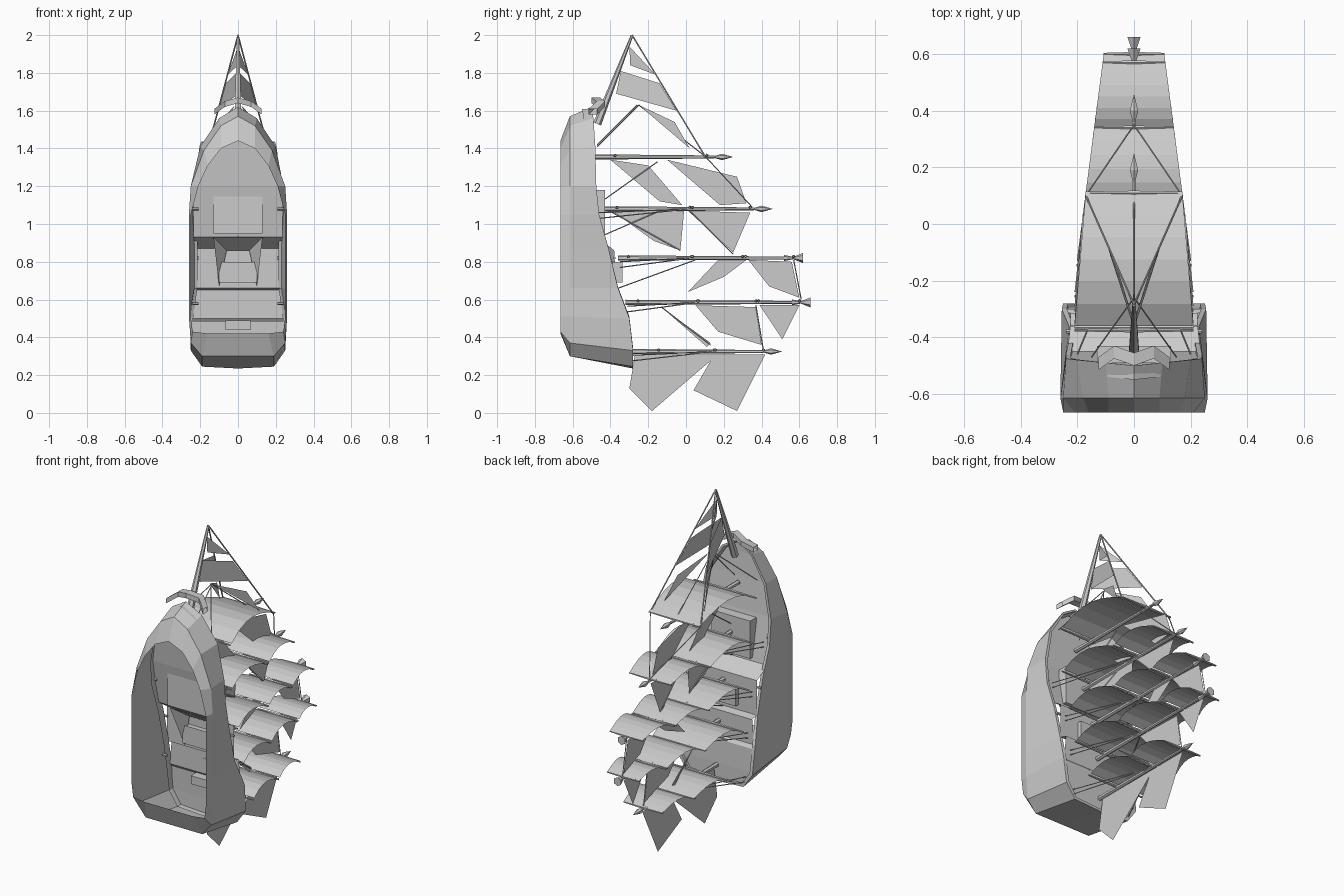
import bpy
import math
from mathutils import Vector

cube = bpy.data.objects.get("Cube")
if cube:
    bpy.data.objects.remove(cube, do_unlink=True)

grey = bpy.data.materials.new("plain_grey")
grey.use_nodes = True
grey.diffuse_color = (0.6, 0.6, 0.6, 1)
grey.node_tree.nodes["Principled BSDF"].inputs["Base Color"].default_value = (0.6, 0.6, 0.6, 1)


def add_mesh(name, verts, faces):
    mesh = bpy.data.meshes.new(name)
    mesh.from_pydata(verts, [], faces)
    mesh.validate()
    mesh.materials.append(grey)
    obj = bpy.data.objects.new(name, mesh)
    bpy.context.collection.objects.link(obj)
    return obj


def loft(name, rows, closed=False):
    """Skin a list of equally long rows of points."""
    n = len(rows[0])
    faces = []
    for r in range(len(rows) - 1):
        for c in range(n if closed else n - 1):
            d = (c + 1) % n
            faces.append((r * n + c, r * n + d, (r + 1) * n + d, (r + 1) * n + c))
    return add_mesh(name, [p for row in rows for p in row], faces)


def rod(name, a, b, r1, r2=None, sides=6):
    """Tapered rod from a to b."""
    a, b = Vector(a), Vector(b)
    r2 = r1 if r2 is None else r2
    bpy.ops.mesh.primitive_cone_add(vertices=sides, radius1=r1, radius2=r2,
                                    depth=(b - a).length, location=(a + b) / 2)
    obj = bpy.context.object
    obj.name = name
    obj.rotation_euler = (b - a).to_track_quat('Z', 'Y').to_euler()
    obj.data.materials.append(grey)


def box(name, x, y0, y1, z0, z1):
    bpy.ops.mesh.primitive_cube_add(size=1, location=(0, (y0 + y1) / 2, (z0 + z1) / 2))
    obj = bpy.context.object
    obj.name = name
    obj.scale = (2 * x, y1 - y0, z1 - z0)
    obj.data.materials.append(grey)


def flat_sail(name, points):
    """Fore-and-aft sail in the centre plane, given as (y, z) corners."""
    add_mesh(name, [(0, y, z) for y, z in points], [tuple(range(len(points)))])


def mirrored_loop(half):
    """Close a half outline, first and last points on the centre line."""
    return half + [(-x, y, z) for x, y, z in half[-2:0:-1]]


# Hull shell, open at the waterline
water = [(0, 1.44), (.09, 1.4), (.16, 1.31), (.21, 1.2), (.25, 1.05), (.25, .87),
         (.25, .66), (.25, .51), (.24, .43), (.16, .42), (0, .42)]
belly = [(0, 1.57), (.09, 1.52), (.18, 1.39), (.25, 1.2), (.26, 1.05), (.26, .87),
         (.26, .66), (.26, .51), (.25, .37), (.19, .3), (0, .3)]
rail = [(0, -.5, 1.62), (.1, -.49, 1.56), (.2, -.48, 1.41), (.24, -.475, 1.2),
        (.24, -.46, 1.05), (.23, -.41, .87), (.23, -.36, .66), (.255, -.3, .5),
        (.25, -.28, .33), (.19, -.28, .245), (0, -.28, .235)]
loft("hull", [mirrored_loop([(x, -.665, z) for x, z in water]),
              mirrored_loop([(x, -.615, z) for x, z in belly]),
              mirrored_loop(rail)], closed=True)
# Inner bulwark lip
loft("bulwark", [mirrored_loop(rail),
                 mirrored_loop([(x * .93, y, .02 + z * .98) for x, y, z in rail]),
                 mirrored_loop([(x * .93, y - .05, .02 + z * .98) for x, y, z in rail])],
     closed=True)

# Stepped deck, bow to stern: half width, y, z
deck = [(.03, -.53, 1.58), (.1, -.53, 1.53), (.19, -.52, 1.39), (.235, -.5, 1.2),
        (.235, -.45, .93), (.225, -.36, .87), (.225, -.36, .66), (.225, -.315, .65),
        (.24, -.315, .5), (.24, -.3, .48), (.23, -.295, .34), (.18, -.295, .25)]
loft("deck", [[(-x, y, z), (x, y, z)] for x, y, z in deck])

# Deck fittings
box("forward_deckhouse", .13, -.49, -.43, .95, 1.18)
box("stern_cabin", .065, -.36, -.3, .44, .49)
box("quarter_hatch", .1, -.39, -.335, .69, .8)
add_mesh("companionway", [(-.13, -.47, .93), (.13, -.47, .93), (.06, -.38, .86), (-.06, -.38, .86),
                          (-.1, -.37, .67), (.1, -.37, .67)],
         [(0, 1, 2, 3), (0, 3, 4), (1, 5, 2)])
for s in (-1, 1):
    for z in (1.08, .82, .58):
        rod("deck_gun", (s * .21, -.48 + (z < 1) * .1, z), (s * .24, -.48 + (z < 1) * .1, z), .008)

# Bow rail, a bent beam over the stem
bend = [(-.125, -.47, 1.58), (-.07, -.43, 1.62), (0, -.455, 1.64), (.07, -.43, 1.62), (.125, -.47, 1.58)]
loft("bow_rail", [[(x, y + dy, z + dz) for x, y, z in bend]
                  for dy, dz in ((0, 0), (-.045, 0), (-.045, .03), (0, .03), (0, 0))])

# Bowsprit
tip = (0, -.285, 2)
rod("bowsprit", (0, -.47, 1.53), tip, .022, .007)

# Masts: z, base, top, flared head, sail spans along the mast
masts = [(1.355, -.5, .25, False, [(-.36, .11)]),
         (1.08, -.47, .46, False, [(-.35, .02), (.05, .34)]),
         (.82, -.36, .62, True, [(-.29, .03), (.05, .3), (.33, .57)]),
         (.585, -.32, .66, True, [(-.24, .06), (.08, .37), (.4, .6)]),
         (.325, -.3, .51, False, [(-.13, .15), (.17, .41)])]


def half_width(y):
    return min(.21, .185 - .13 * y)


steps = 6
for z, base, top, flared, spans in masts:
    neck = top - .1
    rod("mast", (0, base, z), (0, neck, z), .014, .008)
    if flared:
        rod("mast_head", (0, neck, z), (0, top - .05, z), .016, .006)
        rod("mast_flare", (0, top - .05, z), (0, top, z), .007, .027)
    else:
        rod("mast_head_lower", (0, neck, z), (0, neck + .04, z), .005, .017)
        rod("mast_head_upper", (0, neck + .04, z), (0, top, z), .017, 0)
    for low, high in spans:
        # Square sail, bellied toward the bow
        rows = []
        for i in range(steps + 1):
            t = i / steps
            y = low + (high - low) * t
            w = half_width(low) + (half_width(high) - half_width(low)) * t
            swell = .15 * (high - low) * math.sin(math.pi * t ** .85)
            lift = z + .012 + swell
            rows.append([(-w, y, lift), (w, y, lift)])
        loft("square_sail", rows)
        for y in (low - .015, high):
            w = half_width(y)
            for s in (-1, 1):
                rod("yard", (0, y, z + .008), (s * w, y, z + .008), .009, .005)

# Head sails, in two planes fanning from the bowsprit tip
jibs = [[(-.3, 1.94), (-.16, 1.79), (-.295, 1.84)],
        [(-.345, 1.81), (-.14, 1.745), (-.05, 1.6), (-.37, 1.69)],
        [(-.25, 1.63), (-.06, 1.54), (.02, 1.4)]]
for s in (-1, 1):
    for jib in jibs:
        add_mesh("jib", [(s * max(0, .44 * (y + .285)), y, z) for y, z in jib],
                 [tuple(range(len(jib)))])
    rod("fore_stay", tip, (s * .17, .1, 1.36), .004)
    rod("bow_stay", (s * .15, -.47, 1.42), (0, -.26, 1.63), .003)
    rod("top_stay", (s * .17, .1, 1.36), (0, .35, 1.09), .003)

# Staysails between the masts
staysails = [[(-.4, 1.34), (-.2, 1.31), (-.02, 1.1), (-.14, 1.12)],
             [(-.1, 1.34), (.27, 1.25), (.32, 1.11), (.18, 1.1)],
             [(-.39, 1.07), (-.01, 1.07), (-.03, .86), (-.17, .91)],
             [(.01, 1.07), (.34, 1.06), (.25, .85)],
             [(.17, .81), (.32, .81), (.2, .72), (.01, .64)],
             [(.33, .81), (.56, .8), (.6, .61), (.44, .67)],
             [(.05, .57), (.37, .56), (.4, .36), (.17, .43)],
             [(.39, .57), (.6, .57), (.51, .39)],
             [(-.13, .56), (.13, .37), (.11, .35)],
             [(-.27, .31), (.17, .31), (-.18, .01), (-.3, .13)],
             [(.15, .31), (.42, .31), (.27, .01), (.04, .12)]]
for corners in staysails:
    flat_sail("staysail", corners)

# Rigging lines in the centre plane: y, z to y, z
lines = [(-.47, 1.41, -.25, 1.63), (-.25, 1.63, .1, 1.36), (-.46, 1.11, -.15, 1.33),
         (-.46, 1.1, -.03, .86), (-.46, .93, -.14, 1.07), (.02, 1.07, .25, .84),
         (-.36, .66, .05, .81), (.57, .81, .61, .6), (-.13, .56, .13, .36), (.37, .57, .41, .33)]
for y0, z0, y1, z1 in lines:
    rod("stay", (0, y0, z0), (0, y1, z1), .003, sides=4)

# Shrouds from the rails to the masts
for z, base, top, flared, spans in masts[1:]:
    for s in (-1, 1):
        for k in (0, 1):
            rod("shroud", (s * .2, base + .01, z - .02 - .03 * k), (0, spans[0][1], z), .003, sides=4)
